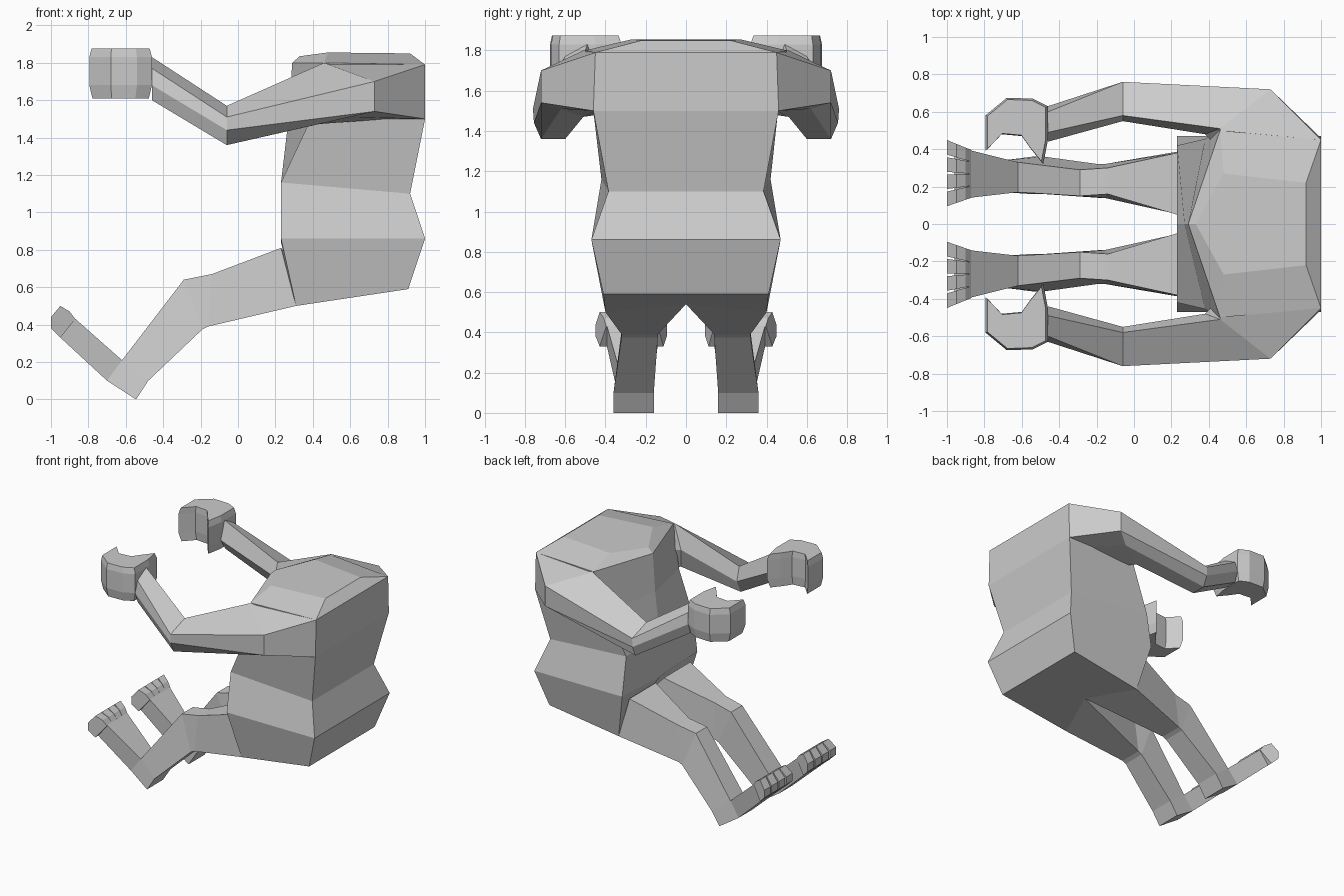
import bpy, bmesh

if "Cube" in bpy.data.objects:
    bpy.data.objects.remove(bpy.data.objects["Cube"])


def loft(name, rings, mirror=False):
    """Skin a list of equal-length point rings, cap both ends, optionally mirror across y."""
    bm = bmesh.new()
    vs = [[bm.verts.new(p) for p in r] for r in rings]
    n = len(rings[0])
    for a, b in zip(vs, vs[1:]):
        for i in range(n):
            j = (i + 1) % n
            bm.faces.new((a[i], a[j], b[j], b[i]))
    bm.faces.new(vs[0][::-1])
    bm.faces.new(vs[-1])
    bmesh.ops.recalc_face_normals(bm, faces=bm.faces)
    me = bpy.data.meshes.new(name)
    bm.to_mesh(me)
    bm.free()
    ob = bpy.data.objects.new(name, me)
    bpy.context.collection.objects.link(ob)
    if mirror:
        m = ob.modifiers.new("mirror", 'MIRROR')
        m.use_axis = (False, True, False)
    return ob


def body_ring(back, front, mid):
    """Symmetric six-point ring: back corners, front corners and a front centre point."""
    (bx, by, bz), (fx, fy, fz), (mx, mz) = back, front, mid
    return [(bx, -by, bz), (bx, 0, bz), (bx, by, bz),
            (fx, fy, fz), (mx, 0, mz), (fx, -fy, fz)]


def limb_ring(top, bottom, ty, by):
    """Four-point ring from a top and bottom (x, z) and their (inner, outer) y."""
    return [(top[0], ty[0], top[1]), (top[0], ty[1], top[1]),
            (bottom[0], by[1], bottom[1]), (bottom[0], by[0], bottom[1])]


# torso from seat to flat neck top
loft("torso", [
    body_ring((.91, .41, .59), (.31, .40, .50), (.47, .54)),
    body_ring((1.0, .47, .86), (.23, .47, .86), (.23, .84)),
    body_ring((.92, .385, 1.10), (.23, .42, 1.16), (.23, 1.16)),
    body_ring((1.0, .46, 1.50), (.38, .455, 1.48), (.27, 1.50)),
    body_ring((1.0, .45, 1.79), (.46, .50, 1.80), (.29, 1.80)),
    body_ring((.92, .22, 1.85), (.48, .27, 1.855), (.33, 1.835)),
])

# arms: shoulder root, shoulder, elbow, wrist
elbow = [(.58, 1.57), (.76, 1.51), (.755, 1.44), (.72, 1.36), (.60, 1.36), (.55, 1.46)]
wrist = [(.49, 1.83), (.60, 1.77), (.63, 1.68), (.60, 1.60), (.50, 1.60), (.44, 1.69)]
loft("arm", [
    [(.47, .47, 1.80), (1.0, .45, 1.79), (1.0, .46, 1.50),
     (.80, .45, 1.50), (.45, .44, 1.48), (.42, .44, 1.62)],
    [(.46, .51, 1.80), (.73, .72, 1.70), (.73, .72, 1.54),
     (.60, .62, 1.51), (.40, .51, 1.47), (.38, .48, 1.62)],
    [(-.06, y, z) for y, z in elbow],
    [(-.46, y, z) for y, z in wrist],
], True)

# curled hand with thumb, as a C-shaped outline stacked at three heights
hand = [(-.46, .63), (-.54, .67), (-.68, .675), (-.795, .58), (-.795, .39),
        (-.71, .48), (-.60, .47), (-.55, .40), (-.485, .32), (-.46, .45)]
loft("hand", [[(-.63 + (x + .63) * s, .54 + (y - .54) * s, z) for x, y in hand]
              for z, s in ((1.61, .90), (1.68, 1.0), (1.83, 1.0), (1.875, .93))], True)

# legs: hip, thigh end, knee, ankle
loft("leg", [
    [(.23, .05, .81), (.23, .38, .81), (.31, .40, .50), (.47, 0, .54)],
    limb_ring((-.14, .67), (-.16, .39), (.16, .30), (.14, .32)),
    limb_ring((-.29, .64), (-.19, .375), (.15, .29), (.14, .32)),
    limb_ring((-.62, .21), (-.48, .10), (.17, .33), (.16, .36)),
    limb_ring((-.64, .17), (-.52, .07), (.17, .33), (.17, .35)),
], True)

# upturned feet: heel, instep, ball
loft("foot", [
    limb_ring((-.48, .10), (-.545, 0), (.16, .36), (.16, .36)),
    limb_ring((-.62, .21), (-.70, .10), (.17, .33), (.17, .34)),
    limb_ring((-.88, .44), (-.96, .34), (.14, .395), (.14, .395)),
], True)

# four splayed toes per foot
toe = [(-.87, .43), (-.90, .47), (-.95, .50), (-1.0, .44), (-1.0, .38), (-.95, .33)]
for k in range(4):
    sides = []
    for e in (0, 1):
        root, tip = .14 + .064 * (k + e), .095 + .092 * k + .078 * e
        sides.append([(x, root + (tip - root) * (-.87 - x) / .13, z) for x, z in toe])
    loft("toe_%d" % (k + 1), sides, True)
